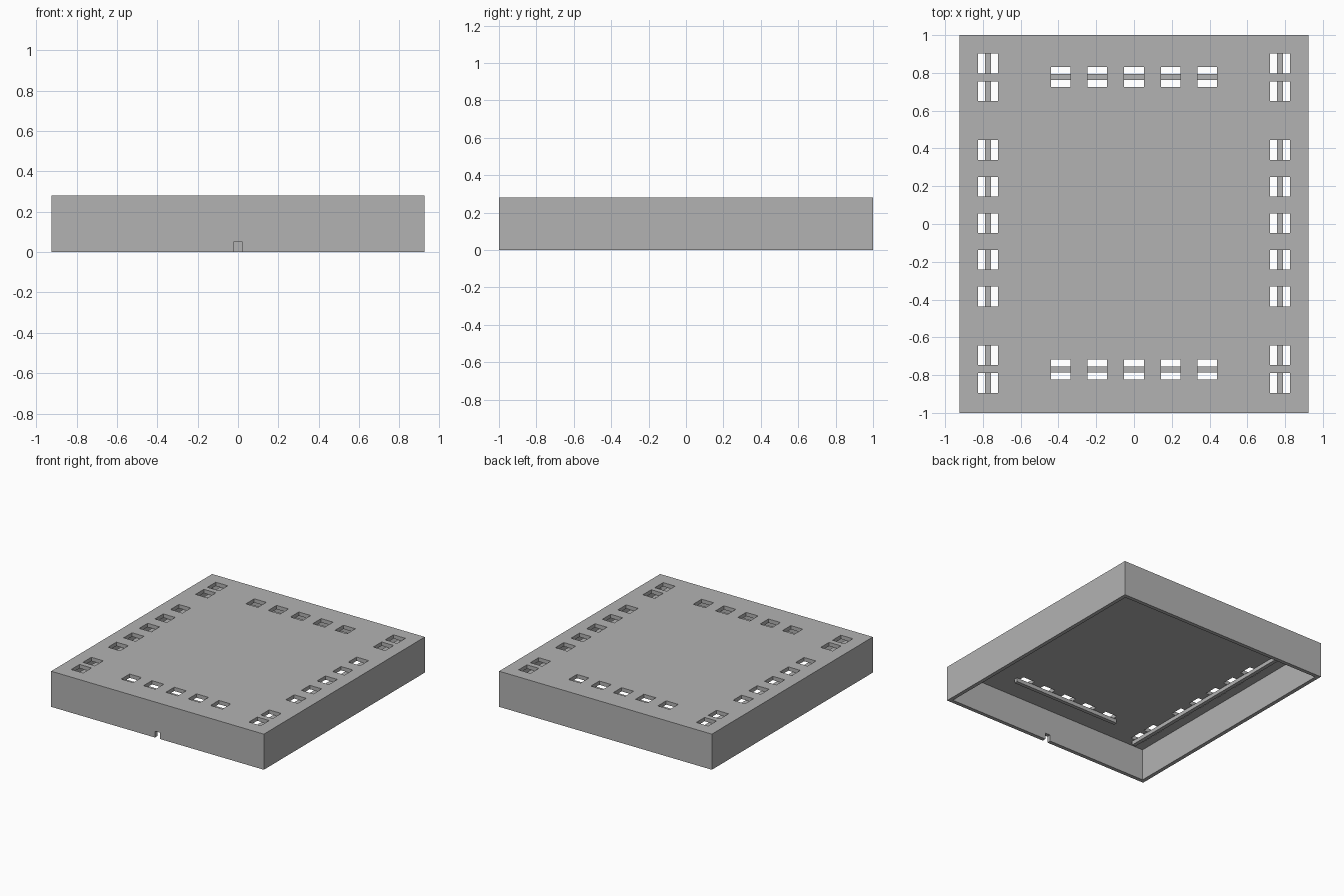
import bpy

WIDTH, DEPTH, HEIGHT = 1.85, 2.0, 0.28
WALL = 0.03
CEILING = HEIGHT - WALL
SLOT = 0.104
SIDE_X, END_Y, SHIFT = 0.773, 0.774, 0.004

default = bpy.data.objects.get("Cube")
if default:
    bpy.data.objects.remove(default, do_unlink=True)

grey = bpy.data.materials.new("matte grey")
grey.use_nodes = True
colour = (0.45, 0.45, 0.45, 1)
grey.diffuse_color = colour
grey.node_tree.nodes["Principled BSDF"].inputs["Base Color"].default_value = colour


def box(name, centre, size):
    """Box whose centre is given in x and y, with its base at z."""
    x, y, z = centre
    bpy.ops.mesh.primitive_cube_add(size=1, location=(x, y, z + size[2] / 2))
    obj = bpy.context.object
    obj.name = name
    obj.scale = size
    bpy.ops.object.transform_apply(location=True, rotation=False, scale=True)
    obj.data.materials.append(grey)
    return obj


def cut(target, cutter):
    """Subtract a box and discard it."""
    mod = target.modifiers.new("cut", "BOOLEAN")
    mod.operation = "DIFFERENCE"
    mod.solver = "EXACT"
    mod.object = cutter
    bpy.context.view_layer.objects.active = target
    bpy.ops.object.modifier_apply(modifier=mod.name)
    bpy.data.objects.remove(cutter, do_unlink=True)


# Open-bottomed tray with a cable notch in the front wall
shell = box("cover_shell", (0, 0, 0), (WIDTH, DEPTH, HEIGHT))
cut(shell, box("cavity", (0, 0, -0.1),
               (WIDTH - 2 * WALL, DEPTH - 2 * WALL, CEILING + 0.1)))
cut(shell, box("notch", (0, -DEPTH / 2, -0.1), (0.045, 0.2, 0.15)))

# Square slots around the top
pitch = [i * 0.194 for i in range(-2, 3)]
side_rows = pitch + [-0.846, -0.699, 0.699, 0.846]
spots = [(s * SIDE_X, y + SHIFT) for s in (-1, 1) for y in side_rows]
spots += [(x, s * END_Y + SHIFT) for s in (-1, 1) for x in pitch]
holes = [box("slot", (x, y, CEILING - 0.05), (SLOT, SLOT, 0.2)) for x, y in spots]
bpy.ops.object.select_all(action="DESELECT")
for hole in holes:
    hole.select_set(True)
bpy.context.view_layer.objects.active = holes[0]
bpy.ops.object.join()
cut(shell, holes[0])

# Thin rails running under each row of slots
RAIL = 0.03
for sign, side, end in ((-1, "right", "front"), (1, "left", "back")):
    box(side + "_rail", (sign * SIDE_X, SHIFT, CEILING - RAIL), (RAIL, 1.86, RAIL))
    box(end + "_rail", (0, sign * END_Y + SHIFT, CEILING - RAIL), (0.94, RAIL, RAIL))
